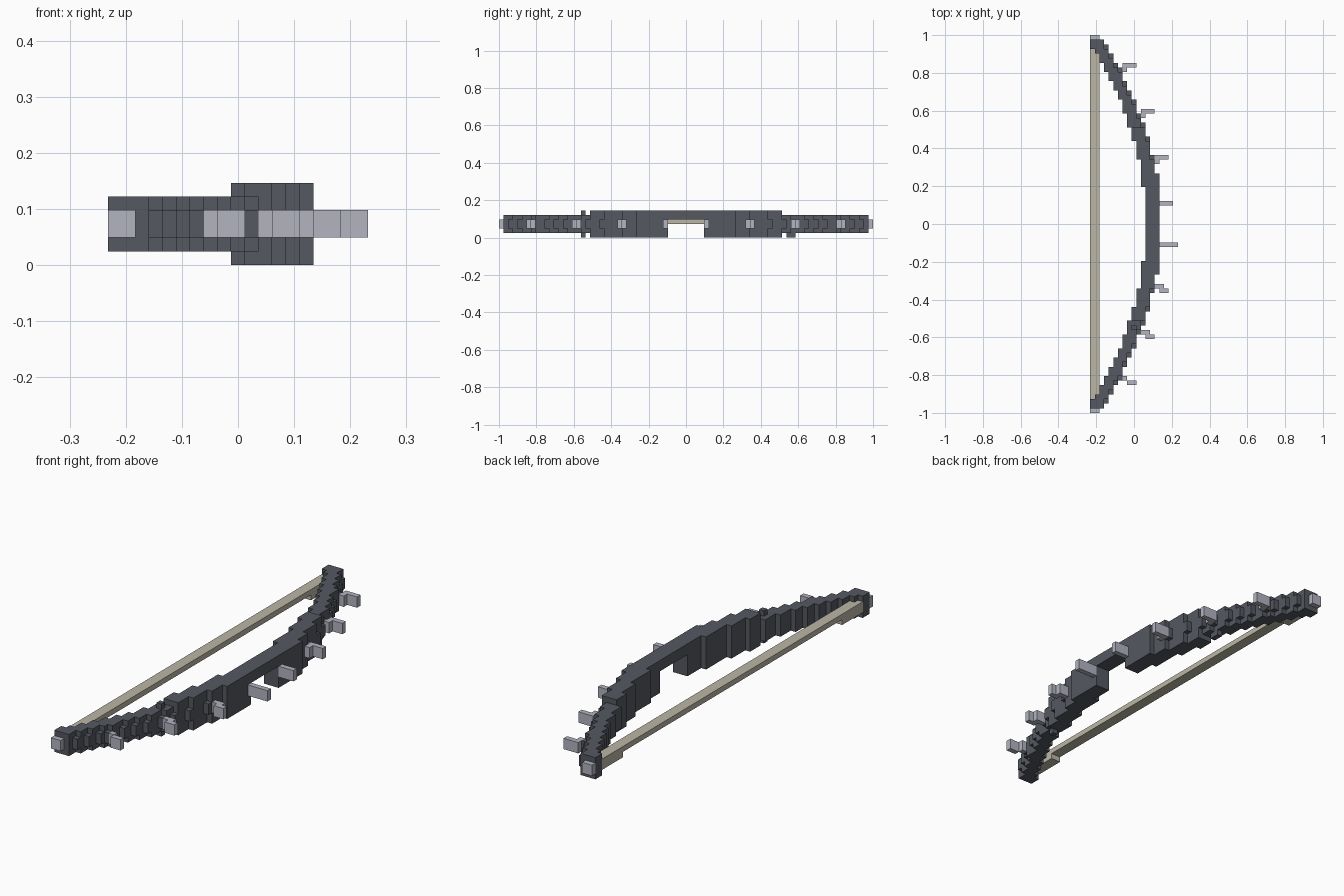
import bpy, bmesh, math
from mathutils import Vector

cube = bpy.data.objects.get("Cube")
if cube:
    bpy.data.objects.remove(cube, do_unlink=True)

V = 2 / 82                                   # edge of one block
ORIGIN = Vector((-9.5 * V, -41 * V, 0))


def material(name, rgb):
    m = bpy.data.materials.new(name)
    m.use_nodes = True
    m.diffuse_color = (*rgb, 1)
    bsdf = m.node_tree.nodes["Principled BSDF"]
    bsdf.inputs["Base Color"].default_value = (*rgb, 1)
    bsdf.inputs["Roughness"].default_value = 0.8
    return m


def block(x, y, z):
    """All cells in half-open index ranges."""
    return {(i, j, k) for i in range(*x) for j in range(*y) for k in range(*z)}


def mirrored(cells):
    """Add the copy on the other side of the grip."""
    return cells | {(i, 81 - j, k) for i, j, k in cells}


def build(name, cells, mat):
    """Skin a set of block cells, keeping only the outer faces."""
    bm = bmesh.new()
    verts = {}

    def vert(p):
        if p not in verts:
            verts[p] = bm.verts.new(ORIGIN + Vector(p) * V)
        return verts[p]

    for c in sorted(cells):
        for axis in range(3):
            u, w = (axis + 1) % 3, (axis + 2) % 3
            for side in (0, 1):
                n = list(c)
                n[axis] += 2 * side - 1
                if tuple(n) in cells:
                    continue
                loop = []
                for du, dw in ((0, 0), (1, 0), (1, 1), (0, 1)):
                    p = list(c)
                    p[axis] += side
                    p[u] += du
                    p[w] += dw
                    loop.append(vert(tuple(p)))
                bm.faces.new(loop if side else loop[::-1])
    # Merge coplanar squares into larger flat faces
    bmesh.ops.dissolve_limit(bm, angle_limit=math.radians(1),
                             verts=bm.verts, edges=bm.edges)
    me = bpy.data.meshes.new(name)
    bm.to_mesh(me)
    bm.free()
    me.materials.append(mat)
    bpy.context.collection.objects.link(bpy.data.objects.new(name, me))


slate = material("dark slate", (0.089, 0.098, 0.117))
steel = material("pale steel", (0.445, 0.456, 0.527))
cord = material("beige cord", (0.497, 0.474, 0.381))

# Stepped limbs: start and end distance from the grip for each column
spans = [(38, 40), (37, 40), (35, 40), (33, 39), (31, 37), (29, 35), (27, 34),
         (24, 31), (21, 29), (18, 27), (14, 24), (8, 22), (4, 19), (4, 15), (4, 11)]
limbs = set()
for i, (a, b) in enumerate(spans):
    col = (i, i + 1)
    limbs |= block(col, (41 + a, 41 + b), (2, 4))
    trim = 1 if 2 < i < 14 else 0
    limbs |= block(col, (41 + a, 41 + b - trim), (1, 5))
    if i >= 9:                               # thicker inner limbs
        limbs |= block(col, (41 + a, 41 + min(b - trim, 21)), (0, 6))
limbs = mirrored(limbs)
limbs |= block((9, 10), (18, 19), (0, 6)) | block((9, 10), (63, 65), (0, 1))
build("limbs", limbs, slate)

# Grip bridge, open underneath
build("grip", block((12, 15), (37, 45), (4, 6)), slate)

# String with thicker ends
string = mirrored(block((0, 2), (41, 80), (3, 4)) | block((0, 2), (73, 80), (2, 3)))
build("string", string - limbs, cord)

# Spikes: (first column, last column, row) boxes
spikes = {
    "spike_1": [(6, 8, 74), (7, 10, 75)],
    "spike_2": [(11, 12, 64), (11, 14, 65)],
    "spike_3": [(14, 15, 54), (14, 17, 55)],
    "spike_4": [(15, 18, 45)],
    "spike_5": [(15, 19, 36)],
    "spike_6": [(14, 16, 27), (15, 17, 26)],
    "spike_7": [(11, 13, 17), (12, 14, 16)],
    "spike_8": [(6, 8, 7), (8, 10, 6)],
    "front_tip": [(0, 2, 0)],
    "back_tip": [(0, 2, 81)],
}
for name, parts in spikes.items():
    cells = set()
    for a, b, row in parts:
        cells |= block((a, b), (row, row + 1), (2, 4))
    build(name, cells - limbs, steel)
